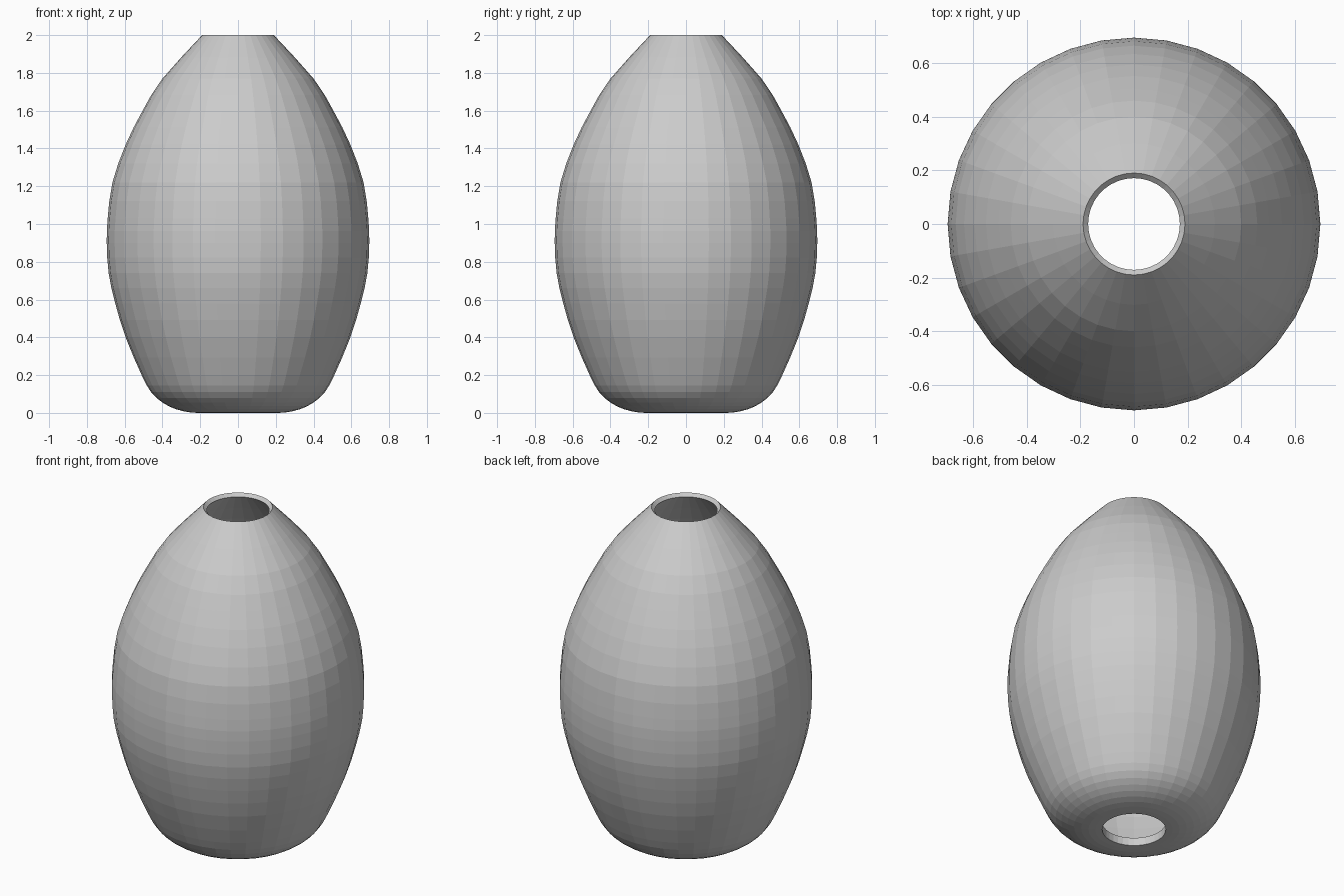
import bpy, bmesh, math
from mathutils import Vector

cube = bpy.data.objects.get("Cube")
if cube:
    bpy.data.objects.remove(cube, do_unlink=True)

SIDES = 36
STEPS = 2  # rings per profile span

# Outer profile (radius, height) from the base hole up to the mouth
KEYS = [(.175, 0), (.25, .002), (.33, .02), (.40, .055), (.46, .11), (.51, .2),
        (.595, .4), (.65, .58), (.685, .74), (.695, .9), (.69, 1.03),
        (.665, 1.22), (.595, 1.42), (.505, 1.6), (.40, 1.77), (.19, 2)]


def smooth_path(keys, steps):
    """Catmull-Rom curve through the key points."""
    p = [Vector(k) for k in keys]
    p = [2 * p[0] - p[1]] + p + [2 * p[-1] - p[-2]]
    path = []
    for a, b, c, d in zip(p, p[1:], p[2:], p[3:]):
        for i in range(steps):
            t = i / steps
            path.append(b + (c - a) * t / 2 + (2 * a - 5 * b + 4 * c - d) * t * t / 2
                        + (3 * b - a - 3 * c + d) * t ** 3 / 2)
    return path + [p[-2]]


def offset_inward(path):
    """Inner wall: a thicker floor that thins towards the mouth."""
    inner = []
    for i, q in enumerate(path):
        tangent = (path[min(i + 1, len(path) - 1)] - path[max(i - 1, 0)]).normalized()
        thickness = .026 + .022 * max(0, 1 - q.y / .4)
        inner.append(q + Vector((-tangent.y, tangent.x)) * thickness)
    inner[0].x = path[0].x  # straight wall in the base hole
    return inner


# Flat grey finish
grey = bpy.data.materials.new("grey")
grey.use_nodes = True
colour = (.6, .6, .6, 1)
grey.diffuse_color = colour
grey.node_tree.nodes["Principled BSDF"].inputs["Base Color"].default_value = colour

# Vase shell: closed wall section revolved around z
outer = smooth_path(KEYS, STEPS)
section = outer + offset_inward(outer)[::-1]
bm = bmesh.new()
rings = []
for q in section:
    rings.append([bm.verts.new((q.x * math.cos(a), q.x * math.sin(a), q.y))
                  for a in (math.tau * k / SIDES for k in range(SIDES))])
for low, high in zip(rings, rings[1:] + rings[:1]):
    for k in range(SIDES):
        n = (k + 1) % SIDES
        bm.faces.new((low[k], low[n], high[n], high[k]))
bmesh.ops.recalc_face_normals(bm, faces=bm.faces)
mesh = bpy.data.meshes.new("vase_shell")
bm.to_mesh(mesh)
bm.free()
mesh.materials.append(grey)
vase = bpy.data.objects.new("vase_shell", mesh)
bpy.context.collection.objects.link(vase)
